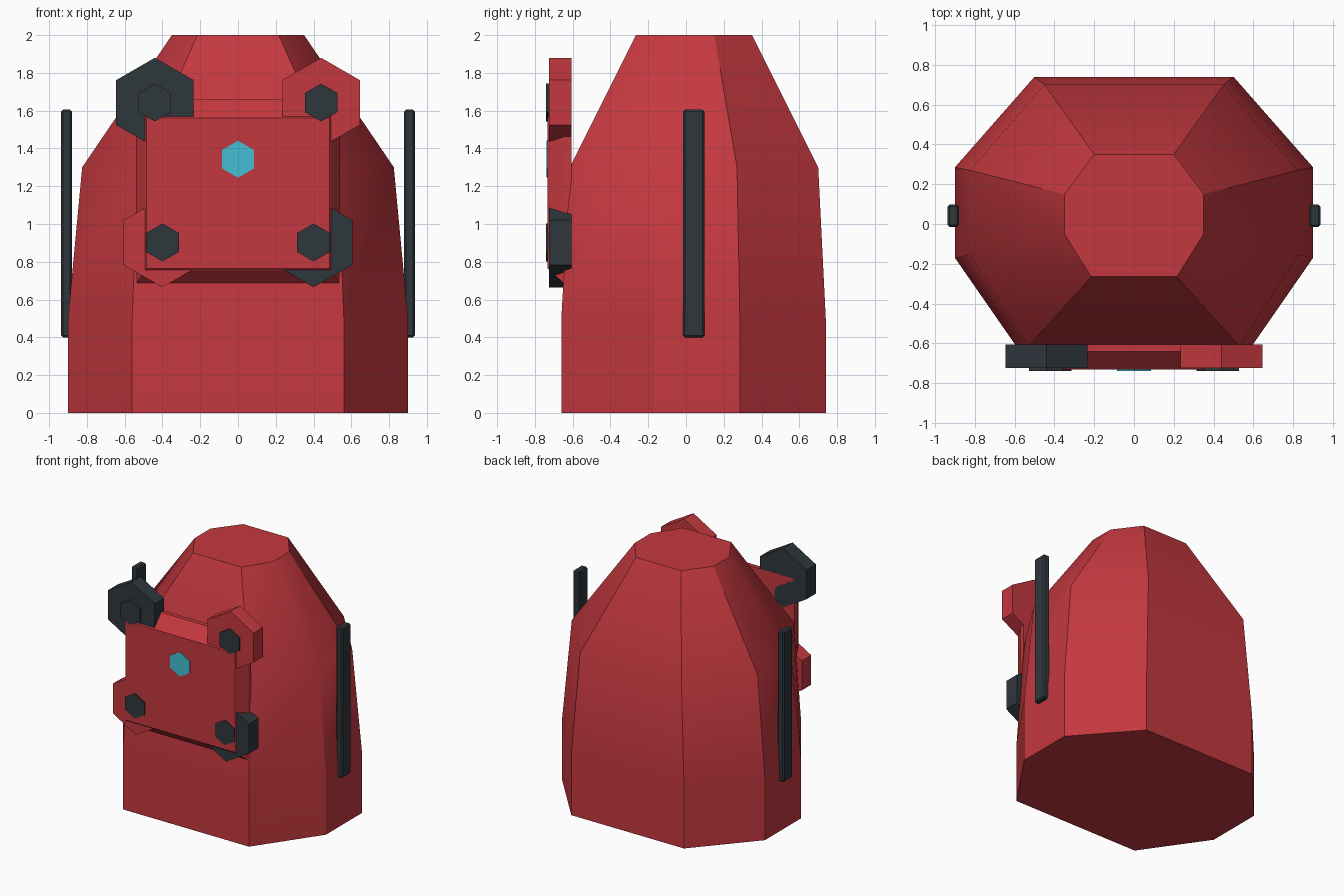
import bpy, bmesh, math
from mathutils import Matrix, Vector

cube = bpy.data.objects.get("Cube")
if cube:
    bpy.data.objects.remove(cube, do_unlink=True)


def make_material(name, rgb):
    m = bpy.data.materials.new(name)
    m.use_nodes = True
    m.diffuse_color = (*rgb, 1)
    m.node_tree.nodes["Principled BSDF"].inputs["Base Color"].default_value = (*rgb, 1)
    return m


RED = make_material("red shell", (0.55, 0.04, 0.05))
DARK = make_material("dark slate", (0.028, 0.038, 0.046))
CYAN = make_material("cyan light", (0.06, 0.52, 0.65))


def finish(name, bm, material):
    bmesh.ops.recalc_face_normals(bm, faces=bm.faces)
    mesh = bpy.data.meshes.new(name)
    bm.to_mesh(mesh)
    bm.free()
    mesh.materials.append(material)
    obj = bpy.data.objects.new(name, mesh)
    bpy.context.collection.objects.link(obj)
    return obj


def loft(name, rings, material):
    """Skin a stack of rings with equal point counts and cap both ends."""
    bm = bmesh.new()
    loops = [[bm.verts.new(p) for p in ring] for ring in rings]
    for a, b in zip(loops, loops[1:]):
        for i in range(len(a)):
            j = (i + 1) % len(a)
            bm.faces.new((a[i], a[j], b[j], b[i]))
    bm.faces.new(loops[0])
    bm.faces.new(loops[-1])
    return finish(name, bm, material)


def box(name, lo, hi, material, bevel):
    lo, hi = Vector(lo), Vector(hi)
    bm = bmesh.new()
    bmesh.ops.create_cube(bm, size=1)
    bmesh.ops.scale(bm, vec=hi - lo, verts=bm.verts)
    bmesh.ops.translate(bm, vec=(lo + hi) / 2, verts=bm.verts)
    bmesh.ops.bevel(bm, geom=bm.edges[:], offset=bevel, segments=1, affect='EDGES')
    return finish(name, bm, material)


def hexagon(name, x, z, radius, y_front, y_back, material):
    """Hexagonal prism along y with a corner pointing up."""
    rings = [[(x + radius * math.sin(k * math.pi / 3), y,
               z + radius * math.cos(k * math.pi / 3)) for k in range(6)]
             for y in (y_front, y_back)]
    return loft(name, rings, material)


def octagon(z, side, front_x, back_x, front_y, back_y, side_front, side_back):
    half = [(front_x, front_y, z), (side, side_front, z),
            (side, side_back, z), (back_x, back_y, z)]
    return half + [(-x, y, h) for x, y, h in reversed(half)]


# Tapering eight-sided body
body = loft("pack_body", [
    octagon(0, 0.9, 0.56, 0.5, -0.66, 0.74, -0.17, 0.285),
    octagon(0.5, 0.9, 0.56, 0.5, -0.66, 0.74, -0.17, 0.285),
    octagon(1.3, 0.825, 0.53, 0.45, -0.615, 0.7, -0.155, 0.27),
    octagon(2, 0.35, 0.215, 0.2, -0.265, 0.35, -0.05, 0.15),
], RED)
bpy.ops.object.select_all(action='DESELECT')
body.select_set(True)
bpy.context.view_layer.objects.active = body
bpy.ops.object.shade_smooth_by_angle(angle=math.radians(30))


# Front panel with sloped rim
def panel_ring(y, w, low, high):
    return [(-w, y, low), (w, y, low), (w, y, high), (-w, y, high)]


loft("front_panel", [
    panel_ring(-0.605, 0.54, 0.68, 1.66),
    panel_ring(-0.64, 0.54, 0.68, 1.66),
    panel_ring(-0.72, 0.495, 0.752, 1.572),
    panel_ring(-0.732, 0.485, 0.765, 1.56),
], RED)

# Corner brackets with bolts
for label, x, z, mat in (("upper_right", -0.44, 1.643, DARK),
                         ("upper_left", 0.44, 1.643, RED),
                         ("lower_right", -0.4, 0.902, RED),
                         ("lower_left", 0.4, 0.902, DARK)):
    hexagon(label + "_bracket", x, z, 0.237, -0.724, -0.605, mat)
    hexagon(label + "_bolt", x, z, 0.1, -0.74, -0.68, DARK)

# Indicator light
hexagon("indicator_light", 0, 1.343, 0.098, -0.739, -0.7, CYAN)

# Side bars
for label, s in (("left", 1), ("right", -1)):
    xs = sorted((s * 0.88, s * 0.937))
    box(label + "_side_bar", (xs[0], -0.015, 0.4), (xs[1], 0.098, 1.605), DARK, 0.01)
